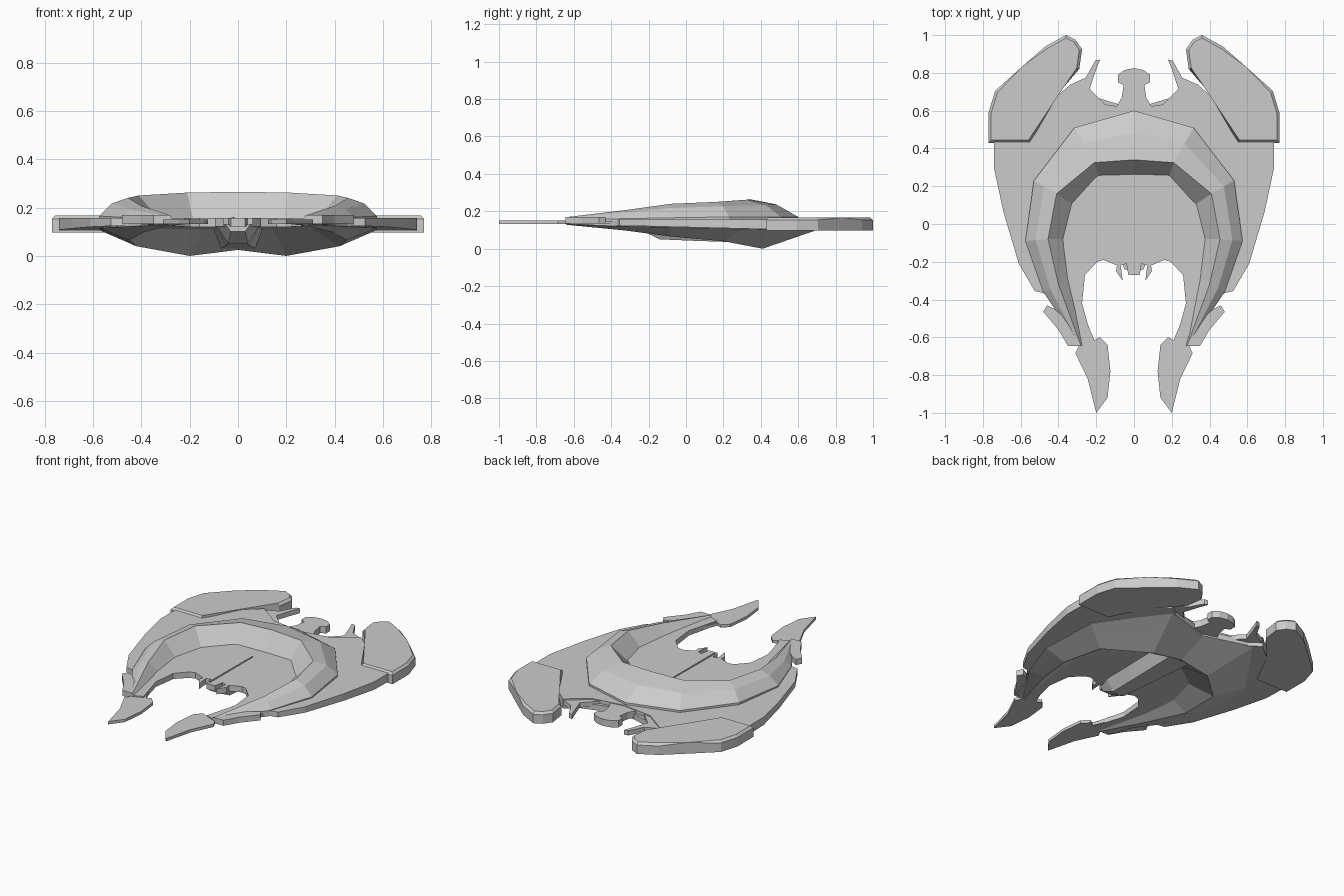
import bpy
import bmesh
from mathutils import Vector

default = bpy.data.objects.get("Cube")
if default:
    bpy.data.objects.remove(default, do_unlink=True)

# Single hull colour
hull_grey = bpy.data.materials.new("hull grey")
hull_grey.use_nodes = True
colour = (0.6, 0.6, 0.6, 1)
hull_grey.diffuse_color = colour
hull_grey.node_tree.nodes["Principled BSDF"].inputs["Base Color"].default_value = colour


def finish(name, bm, mirror=False):
    """Turn a bmesh into a flat shaded object, optionally mirrored in x."""
    bmesh.ops.recalc_face_normals(bm, faces=bm.faces)
    mesh = bpy.data.meshes.new(name)
    bm.to_mesh(mesh)
    bm.free()
    mesh.materials.append(hull_grey)
    obj = bpy.data.objects.new(name, mesh)
    bpy.context.collection.objects.link(obj)
    if mirror:
        obj.modifiers.new("Mirror", "MIRROR").use_mirror_merge = False
    return obj


def both_sides(half):
    """Complete a half outline that starts and ends on the centre line."""
    return half + [(-x, y) for x, y in reversed(half) if x > 0]


def plate(name, outline, top, bottom, mirror=False, bevel=0):
    """Extrude an outline; top and bottom may be heights or functions of y."""
    def height(value, y):
        return value(y) if callable(value) else value
    bm = bmesh.new()
    upper = [bm.verts.new((x, y, height(top, y))) for x, y in outline]
    lower = [bm.verts.new((x, y, height(bottom, y))) for x, y in outline]
    lid = bm.faces.new(upper)
    bm.faces.new(lower[::-1])
    count = len(outline)
    for i in range(count):
        j = (i + 1) % count
        bm.faces.new((upper[i], lower[i], lower[j], upper[j]))
    if bevel:
        bmesh.ops.bevel(bm, geom=list(lid.edges), offset=bevel,
                        segments=1, affect="EDGES")
    return finish(name, bm, mirror)


def loft(name, sections):
    """Skin closed cross sections and cap both ends."""
    bm = bmesh.new()
    rows = [[bm.verts.new(p) for p in section] for section in sections]
    count = len(rows[0])
    for a, b in zip(rows, rows[1:]):
        for i in range(count):
            j = (i + 1) % count
            bm.faces.new((a[i], a[j], b[j], b[i]))
    bm.faces.new(rows[0])
    bm.faces.new(rows[-1][::-1])
    return finish(name, bm)


def crescent(name, stations, seat, bulge):
    """Horseshoe hull from (outer, ridge, inner) stations, centre to tip."""
    half = []
    for outer, ridge, inner in stations:
        outer, ridge = Vector(outer), Vector(ridge)
        shoulder = outer.lerp(ridge, 0.45)
        shoulder.z += bulge * abs(ridge.z - outer.z)
        base = Vector((outer.x, outer.y, seat))
        half.append([base, outer, shoulder, ridge, Vector((*inner, seat))])
    other = [[Vector((-p.x, p.y, p.z)) for p in s] for s in half[:0:-1]]
    return loft(name, other + half)


def underside(y):
    return 0.115 - 0.025 * y


# Main wing deck, from cockpit notch round the outside to the rear edge
wing = [(0, -.27), (.03, -.27), (.04, -.21), (.07, -.22), (.06, -.3),
        (.095, -.25), (.09, -.22), (.16, -.19), (.195, -.2), (.26, -.27),
        (.275, -.42), (.245, -.53), (.22, -.62), (.28, -.645), (.35, -.62),
        (.42, -.42), (.48, -.365), (.525, -.355), (.61, -.21), (.69, .06),
        (.74, .29), (.74, .5), (.45, .64), (.335, .74), (.2, .64), (0, .61)]
plate("wing_deck", both_sides(wing), .157, underside)

# Thick rear lobes with a chamfered upper rim
lobe = [(.77, .43), (.77, .59), (.735, .705), (.59, .835), (.47, .94),
        (.36, 1), (.31, .975), (.275, .925), (.29, .82), (.445, .64), (.55, .43)]
plate("rear_lobe", lobe, .167, .097, mirror=True, bevel=.014)

# Hooked spikes between the lobes and the tail
spike = [(.335, .738), (.255, .775), (.205, .865), (.18, .87), (.2, .82),
         (.235, .715), (.15, .63), (.3, .6)]
plate("rear_spike", spike, .15, .12, mirror=True)

# Fan shaped tail
tail = [(0, .58), (.1, .6), (.085, .635), (.065, .67), (.055, .735),
        (.085, .75), (.085, .79), (.05, .815), (0, .825)]
plate("tail_fan", both_sides(tail), .152, .11)

# Front mandible blades
blade = [(.28, -.62), (.31, -.685), (.245, -.82), (.2, -1), (.14, -.92),
         (.125, -.78), (.14, -.64), (.18, -.6), (.21, -.615), (.245, -.53)]
plate("mandible_blade", blade, .15, .132, mirror=True)

# Raised side flanges at the mandible roots
flange = [(.42, -.45), (.46, -.43), (.48, -.465), (.4, -.56), (.35, -.645),
          (.28, -.645), (.32, -.54)]
plate("mandible_flange", flange, .17, .135, mirror=True)

# Upper horseshoe hull
crescent("upper_hull", [
    ((0, .6, .17), (0, .34, .265), (0, .255)),
    ((.315, .51, .17), (.21, .325, .262), (.185, .25)),
    ((.53, .23, .17), (.41, .16, .25), (.32, .1)),
    ((.575, -.09, .165), (.455, -.08, .24), (.365, -.08)),
    ((.48, -.36, .16), (.4, -.32, .207), (.34, -.28)),
    ((.29, -.645, .158), (.28, -.645, .168), (.27, -.64)),
], seat=.145, bulge=.25)

# Lower horseshoe hull
crescent("lower_hull", [
    ((0, .61, .1), (0, .42, .025), (0, .2)),
    ((.3, .7, .1), (.2, .41, 0), (.13, .2)),
    ((.57, .3, .105), (.42, .2, .04), (.27, .1)),
    ((.575, -.09, .115), (.45, -.08, .065), (.33, -.08)),
    ((.48, -.35, .12), (.39, -.33, .098), (.32, -.3)),
    ((.29, -.64, .13), (.28, -.64, .128), (.27, -.635)),
], seat=.135, bulge=0)

# Cockpit pod slung under the deck
pod = []
for y, wide, narrow, keel in ((-.24, .05, .03, .1), (-.14, .09, .04, .05),
                              (.05, .1, .05, .042), (.4, .12, .07, .03)):
    pod.append([(-wide, y, .13), (wide, y, .13),
                (narrow, y, keel), (-narrow, y, keel)])
loft("cockpit_pod", pod)

# Thin spine on the deck
plate("deck_spine", [(-.026, -.25), (-.018, -.25), (-.014, .17), (-.02, .17)],
      .162, .15)
